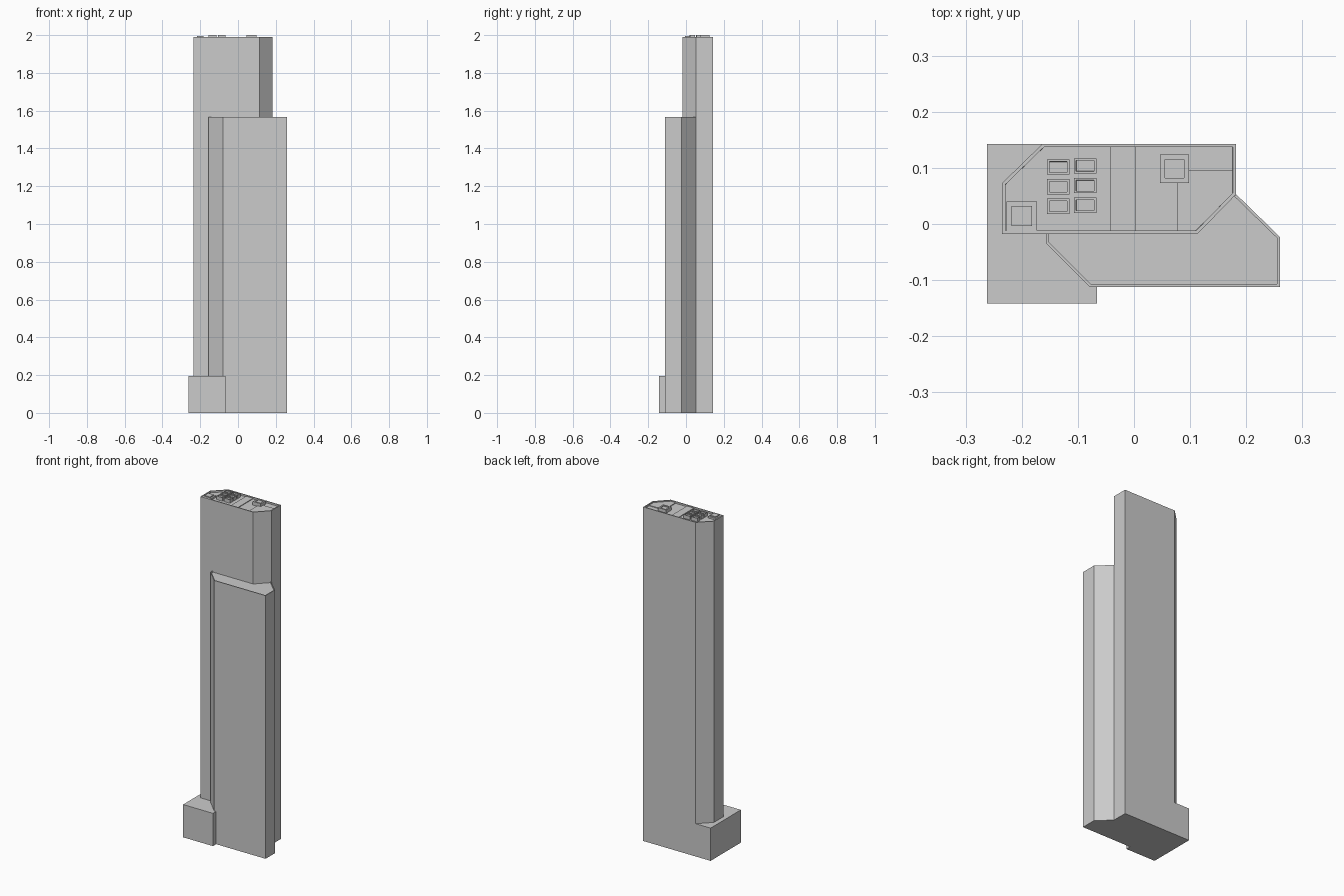
import bpy, bmesh

if "Cube" in bpy.data.objects:
    bpy.data.objects.remove(bpy.data.objects["Cube"])


def prism(name, pts, z0, z1, rim=0, drop=0):
    """Extrude a footprint; an optional rim leaves a recessed top."""
    bm = bmesh.new()
    base = bm.faces.new([bm.verts.new((x, y, z0)) for x, y in pts])
    base.normal_update()
    if base.normal.z > 0:
        base.normal_flip()
    ext = bmesh.ops.extrude_face_region(bm, geom=[base], use_keep_orig=True)
    top = [v for v in ext["geom"] if isinstance(v, bmesh.types.BMVert)]
    bmesh.ops.translate(bm, verts=top, vec=(0, 0, z1 - z0))
    bmesh.ops.recalc_face_normals(bm, faces=bm.faces[:])
    if rim:
        cap = max(bm.faces, key=lambda f: f.calc_center_median().z)
        bmesh.ops.inset_region(bm, faces=[cap], thickness=rim, use_even_offset=True)
        # second zero-width inset supplies the vertical inner wall
        bmesh.ops.inset_region(bm, faces=[cap], thickness=0.0001, use_even_offset=True)
        bmesh.ops.translate(bm, verts=cap.verts[:], vec=(0, 0, -drop))
    mesh = bpy.data.meshes.new(name)
    bm.to_mesh(mesh)
    bm.free()
    ob = bpy.data.objects.new(name, mesh)
    bpy.context.collection.objects.link(ob)
    return ob


def rect(x0, x1, y0, y1):
    return [(x0, y0), (x1, y0), (x1, y1), (x0, y1)]


TOP, ROOF, WING = 1.989, 1.979, 1.567

# Tall rear tower with chamfered corners and a parapet
prism("main_tower", [(-.235, -.018), (.113, -.018), (.182, .053), (.182, .143),
                     (-.163, .143), (-.235, .073)], 0, TOP, .006, TOP - ROOF)

# Shorter front wing hugging the tower
wing_edge = [(-.157, -.018), (-.157, -.034), (-.079, -.112), (.26, -.112),
             (.26, -.023), (.182, .053)]
wing_inner = [(-.152, -.018), (-.152, -.032), (-.077, -.107), (.255, -.107),
              (.255, -.025), (.179, .049)]
prism("front_wing", wing_edge + [(.113, -.018)], 0, WING - .006)
prism("wing_parapet", wing_edge + wing_inner[::-1], WING - .006, WING)

# Low podium wrapped around the left side
prism("podium", [(-.262, -.142), (-.066, -.142), (-.066, -.112), (-.079, -.112),
                 (-.157, -.034), (-.157, -.018), (-.235, -.018), (-.235, .073),
                 (-.163, .143), (-.262, .143)], 0, .195)

# Raised roof strip and roof corner slab
prism("roof_strip", rect(-.043, .003, -.012, .137), ROOF, ROOF + .004)
prism("roof_slab", [(.077, -.012), (.11, -.012), (.176, .055), (.176, .096),
                    (.077, .096)], ROOF, ROOF + .004)

# Stair housing in the front left corner
prism("stair_housing", rect(-.227, -.173, -.0175, .04), ROOF, TOP)
prism("stair_cap", rect(-.218, -.182, -.004, .032), TOP, 1.995)

# Large cooling unit
prism("cooling_unit", rect(.046, .098, .073, .124), ROOF, 2.0, .009, .005)

# Two columns of three small roof units
for col, (x, dy) in enumerate([(-.155, 0), (-.107, .002)]):
    for row in range(3):
        y = .018 + dy + .035 * row
        prism(f"roof_unit_{col}_{row}", rect(x, x + .04, y, y + .027),
              ROOF, 2.0, .004, .005)
